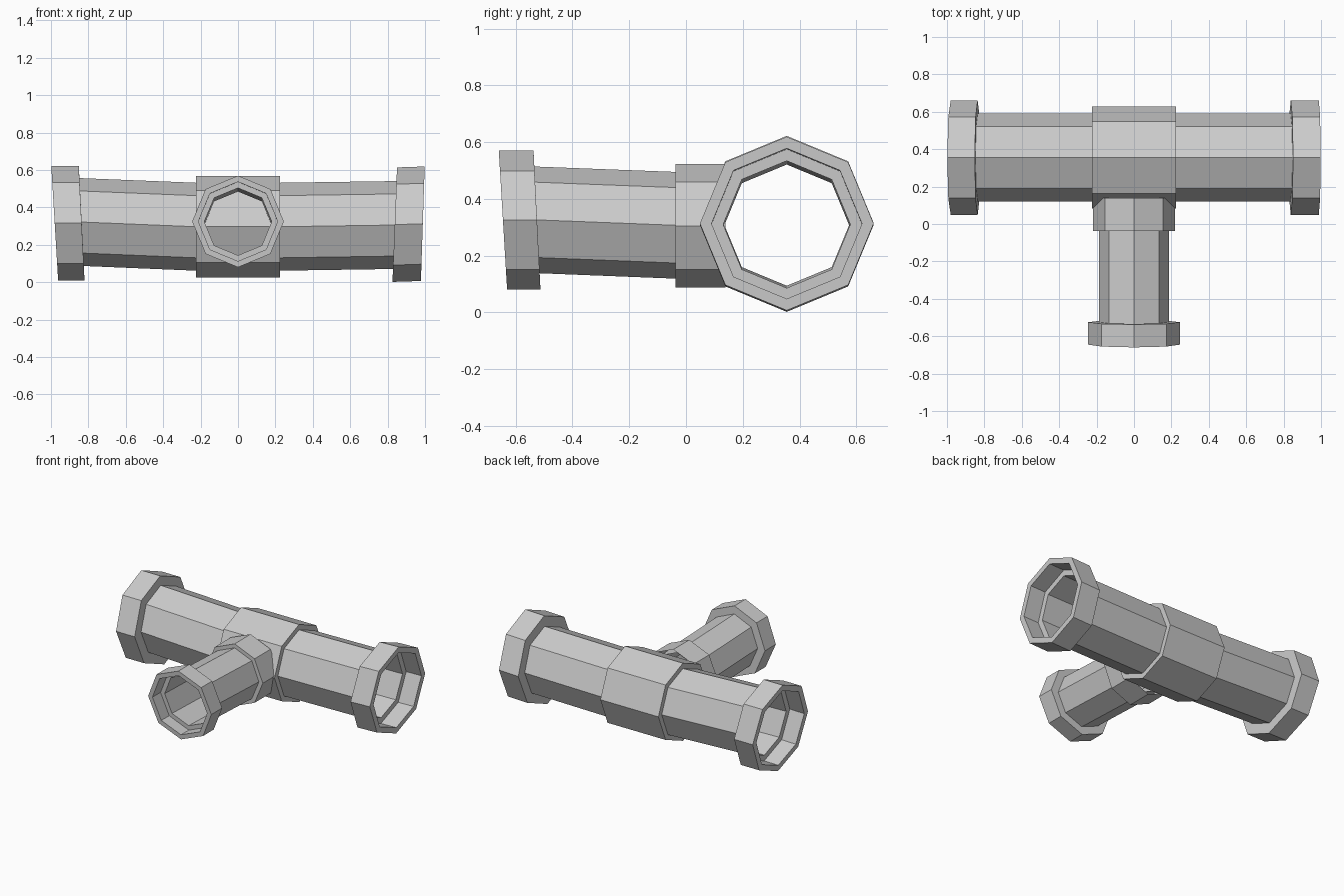
import bpy, math

SIDES = 8


def ring_tube(name, rings, place, closed):
    """Skin octagonal rings (s along axis, centre z, radius, end-face lean)."""
    verts, faces = [], []
    for s, cz, r, lean in rings:
        for i in range(SIDES):
            a = 2 * math.pi * i / SIDES
            u, w = r * math.cos(a), r * math.sin(a)
            verts.append(place(s + lean * w, u, cz + w))
    n = len(rings)
    for j in range(n if closed else n - 1):
        k = (j + 1) % n
        for i in range(SIDES):
            i2 = (i + 1) % SIDES
            faces.append((j * SIDES + i, j * SIDES + i2,
                          k * SIDES + i2, k * SIDES + i))
    mesh = bpy.data.meshes.new(name)
    mesh.from_pydata(verts, [], faces)
    obj = bpy.data.objects.new(name, mesh)
    bpy.context.collection.objects.link(obj)
    # Consistent outward normals
    bpy.context.view_layer.objects.active = obj
    obj.select_set(True)
    bpy.ops.object.mode_set(mode='EDIT')
    bpy.ops.mesh.select_all(action='SELECT')
    bpy.ops.mesh.normals_make_consistent(inside=False)
    bpy.ops.object.mode_set(mode='OBJECT')
    obj.select_set(False)
    return obj


# Main pipe: left flange, arm, centre sleeve, arm, right flange, then the bore
main = [
    (-0.980, 0.316, 0.306, -0.06), (-0.836, 0.316, 0.306, -0.05),
    (-0.836, 0.322, 0.235, -0.05), (-0.225, 0.297, 0.235, 0),
    (-0.225, 0.297, 0.272, 0), (0.225, 0.297, 0.272, 0),
    (0.225, 0.297, 0.235, 0), (0.838, 0.306, 0.235, 0.04),
    (0.838, 0.308, 0.306, 0.04), (0.988, 0.313, 0.306, 0.033),
    (0.988, 0.313, 0.265, 0.033), (0.870, 0.310, 0.265, 0.04),
    (0.870, 0.310, 0.224, 0.04), (0, 0.297, 0.224, 0),
    (-0.868, 0.318, 0.224, -0.05), (-0.868, 0.318, 0.265, -0.05),
    (-0.980, 0.316, 0.265, -0.06),
]
ring_tube("main_pipe", main, lambda s, u, z: (s, 0.355 + u, z), True)

# Side branch: socket sleeve against the main pipe, arm, flange, bore
branch = [
    (-0.14, 0.305, 0.218, 0), (0.037, 0.305, 0.218, 0),
    (0.037, 0.307, 0.188, 0), (0.525, 0.326, 0.188, 0.05),
    (0.525, 0.325, 0.245, 0.05), (0.645, 0.325, 0.245, 0.06),
    (0.645, 0.325, 0.212, 0.06), (0.555, 0.324, 0.212, 0.05),
    (0.555, 0.324, 0.180, 0.05), (-0.10, 0.305, 0.180, 0),
]
ring_tube("branch_pipe", branch, lambda s, u, z: (u, -s, z), False)
